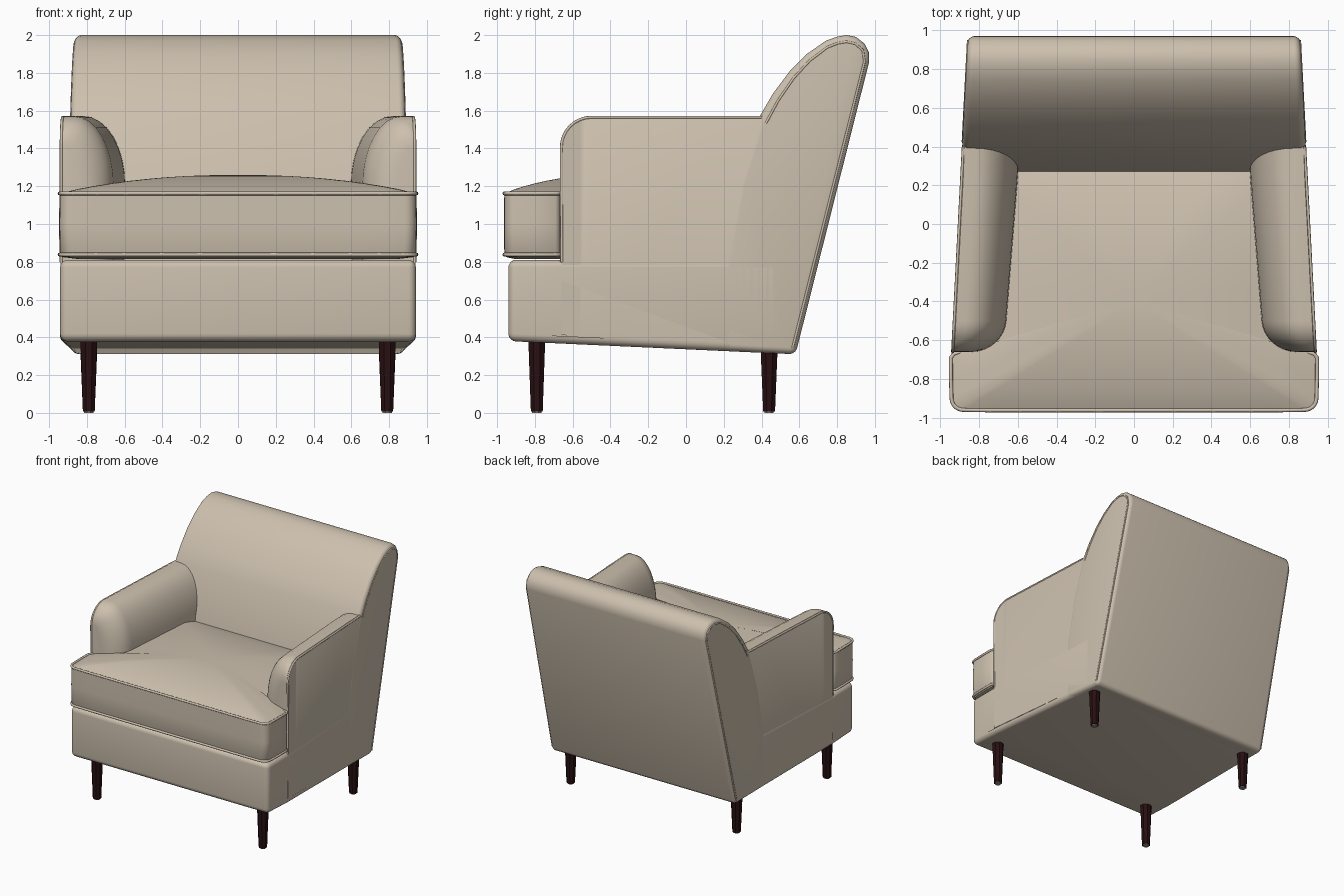
import bpy, bmesh, math

cube = bpy.data.objects.get("Cube")
if cube:
    bpy.data.objects.remove(cube, do_unlink=True)


def material(name, color, rough):
    m = bpy.data.materials.new(name)
    m.use_nodes = True
    m.diffuse_color = (*color, 1)
    bsdf = m.node_tree.nodes["Principled BSDF"]
    bsdf.inputs["Base Color"].default_value = (*color, 1)
    bsdf.inputs["Roughness"].default_value = rough
    return m


FABRIC = material("beige fabric", (0.61, 0.53, 0.425), 0.9)
WOOD = material("dark wood", (0.022, 0.005, 0.006), 0.5)
GLIDE = material("grey glide", (0.3, 0.28, 0.26), 0.6)


def finish(bm, name, mat, smooth=True):
    bmesh.ops.recalc_face_normals(bm, faces=bm.faces)
    me = bpy.data.meshes.new(name)
    bm.to_mesh(me)
    bm.free()
    ob = bpy.data.objects.new(name, me)
    bpy.context.collection.objects.link(ob)
    me.materials.append(mat)
    if smooth:
        bpy.ops.object.select_all(action='DESELECT')
        ob.select_set(True)
        bpy.context.view_layer.objects.active = ob
        bpy.ops.object.shade_smooth_by_angle(angle=math.radians(40))
    return ob


def loft(bm, rings):
    """Bridge closed rings of equal length and cap both ends."""
    loops = [[bm.verts.new(p) for p in r] for r in rings]
    n = len(loops[0])
    for a, b in zip(loops, loops[1:]):
        for i in range(n):
            j = (i + 1) % n
            bm.faces.new((a[i], a[j], b[j], b[i]))
    bm.faces.new(loops[0])
    bm.faces.new(loops[-1])


def half_width(y):
    """The chair narrows towards the back."""
    return 0.942 - 0.052 * max(0, y + 0.66)


def bottom(y):
    return 0.38 - 0.046 * (y + 0.94)


def back_line(z):
    return 0.58 + 0.248 * (z - 0.31)


def prism(name, profile, bevel):
    """Side profile spread across the full tapered width, with soft edges."""
    bm = bmesh.new()
    loft(bm, [[(s * half_width(y), y, z) for y, z in profile] for s in (-1, 1)])
    bmesh.ops.recalc_face_normals(bm, faces=bm.faces)
    edges = [e for e in bm.edges if e.calc_face_angle(0) > math.radians(35)]
    bmesh.ops.bevel(bm, geom=edges, offset=bevel, segments=5, profile=0.5,
                    affect='EDGES', clamp_overlap=True)
    return finish(bm, name, FABRIC)


def piping(name, points, radius, closed=False):
    cu = bpy.data.curves.new(name, 'CURVE')
    cu.dimensions = '3D'
    cu.bevel_depth = radius
    cu.bevel_resolution = 2
    sp = cu.splines.new('POLY')
    sp.points.add(len(points) - 1)
    for p, co in zip(sp.points, points):
        p.co = (*co, 1)
    sp.use_cyclic_u = closed
    cu.materials.append(FABRIC)
    ob = bpy.data.objects.new(name, cu)
    bpy.context.collection.objects.link(ob)


# Seat base with a gently sloping underside
prism("seat_base", [(-0.94, 0.81), (-0.94, bottom(-0.94)), (-0.66, bottom(-0.66)),
                    (0.5, bottom(0.5)), (0.5, 0.81), (-0.66, 0.81)], 0.04)

# Raked back rest with a rolled top
roll = [(0.39, 1.57), (0.46, 1.69), (0.55, 1.81), (0.64, 1.9), (0.74, 1.97),
        (0.8, 1.992), (0.85, 2.0), (0.9, 1.99), (0.945, 1.955), (0.968, 1.91), (0.97, 1.86)]
prism("back_rest", [(0.2, 0.33), (0.2, 0.8), (0.28, 1.22)] + roll + [(0.58, 0.31)], 0.035)

# Arms: rolled section, rounded over at the front, running into the back
STEPS = 8


def arm_section(y, top, shift, raked=False):
    outer = half_width(y) - 0.002
    inner = 0.655 - 0.08 * (y + 0.45) + shift
    rx, rz = (outer - inner) * 0.76, 0.37
    pts = [(outer, bottom(y) + 0.045), (outer, top - 0.015), (outer - 0.012, top)]
    for k in range(STEPS + 1):
        a = math.pi / 2 * k / STEPS
        pts.append((inner + rx * (1 - math.sin(a)), top - rz * (1 - math.cos(a))))
    pts.append((inner, bottom(y) + 0.045))
    if not raked:
        return [(x, y, z) for x, z in pts]
    ring = []
    for i, (x, z) in enumerate(pts):
        yy = back_line(z) - 0.05
        ring.append((half_width(yy) - 0.002 if i < 3 else x, yy, z))
    return ring


sections = []
for k in range(STEPS, -1, -1):
    a = math.pi / 2 * k / STEPS
    ease = 1 - math.cos(a)
    sections.append(arm_section(-0.5 - 0.16 * math.sin(a), 1.572 - 0.16 * ease, 0.16 * ease))
sections.append(arm_section(0.25, 1.572, 0))
sections.append(arm_section(0.5, 1.572, 0, raked=True))

for side, s in (("left", 1), ("right", -1)):
    bm = bmesh.new()
    loft(bm, [[(s * x, y, z) for x, y, z in r] for r in sections])
    finish(bm, side + "_arm", FABRIC)
    # Seam cords on the arm edge and the back edges
    seam = [(0.936, -0.658, 0.8)] + [(r[1][0] - 0.004, r[1][1], r[1][2] + 0.008) for r in sections[:-1]]
    seam.append((half_width(0.4) - 0.006, 0.4, 1.565))
    piping(side + "_arm_piping", [(s * x, y, z) for x, y, z in seam], 0.008)
    rim = [(y + 0.03 * (0.84 - y) / 0.4, z - 0.035) for y, z in roll[:8]] + [(0.935, 1.92), (0.945, 1.86), (0.565, 0.345)]
    piping(side + "_back_piping", [(s * (half_width(y) - 0.003), y, z) for y, z in rim], 0.007)

# Seat cushion: wide front nose, crowned top
half = []
for k in range(7):
    a = math.pi / 2 * k / 6
    half.append((0.88 + 0.062 * math.sin(a), -0.9 - 0.06 * math.cos(a)))
half += [(0.945, -0.8), (0.945, -0.69), (0.93, -0.67), (0.87, -0.655), (0.84, -0.3), (0.8, 0.31)]
half = [(x, -0.962) for x in (0.2, 0.4, 0.6, 0.75)] + half + [(0.4, 0.31)]
outline = half + [(-x, y) for x, y in reversed(half)]


def ring(scale, z):
    return [(x * scale, -0.4 + (y + 0.4) * scale, z) for x, y in outline]


bm = bmesh.new()
rings = [ring(0.9, 0.815), ring(0.985, 0.825), ring(1, 0.845), ring(1.003, 1.0), ring(1, 1.16)]
for k in range(1, 10):
    sc = 1 - k / 10
    rings.append(ring(sc, 1.165 + 0.095 * (1 - sc ** 2.2)))
loft(bm, rings)
finish(bm, "seat_cushion", FABRIC)
for label, z in (("lower", 0.838), ("upper", 1.162)):
    piping(label + "_cushion_piping", ring(1, z), 0.01, closed=True)

# Tapered eight-sided legs with small glides
for name, x, y in (("front_left", 0.79, -0.79), ("front_right", -0.79, -0.79),
                   ("back_left", 0.79, 0.44), ("back_right", -0.79, 0.44)):
    for part, mat, levels in (("leg", WOOD, ((0.034, 0.008), (0.049, bottom(y) + 0.03))),
                              ("glide", GLIDE, ((0.026, 0.0), (0.026, 0.012)))):
        bm = bmesh.new()
        loft(bm, [[(x + r * math.cos(math.pi * (i + 0.5) / 4), y + r * math.sin(math.pi * (i + 0.5) / 4), z)
                   for i in range(8)] for r, z in levels])
        finish(bm, name + "_" + part, mat, smooth=False)
